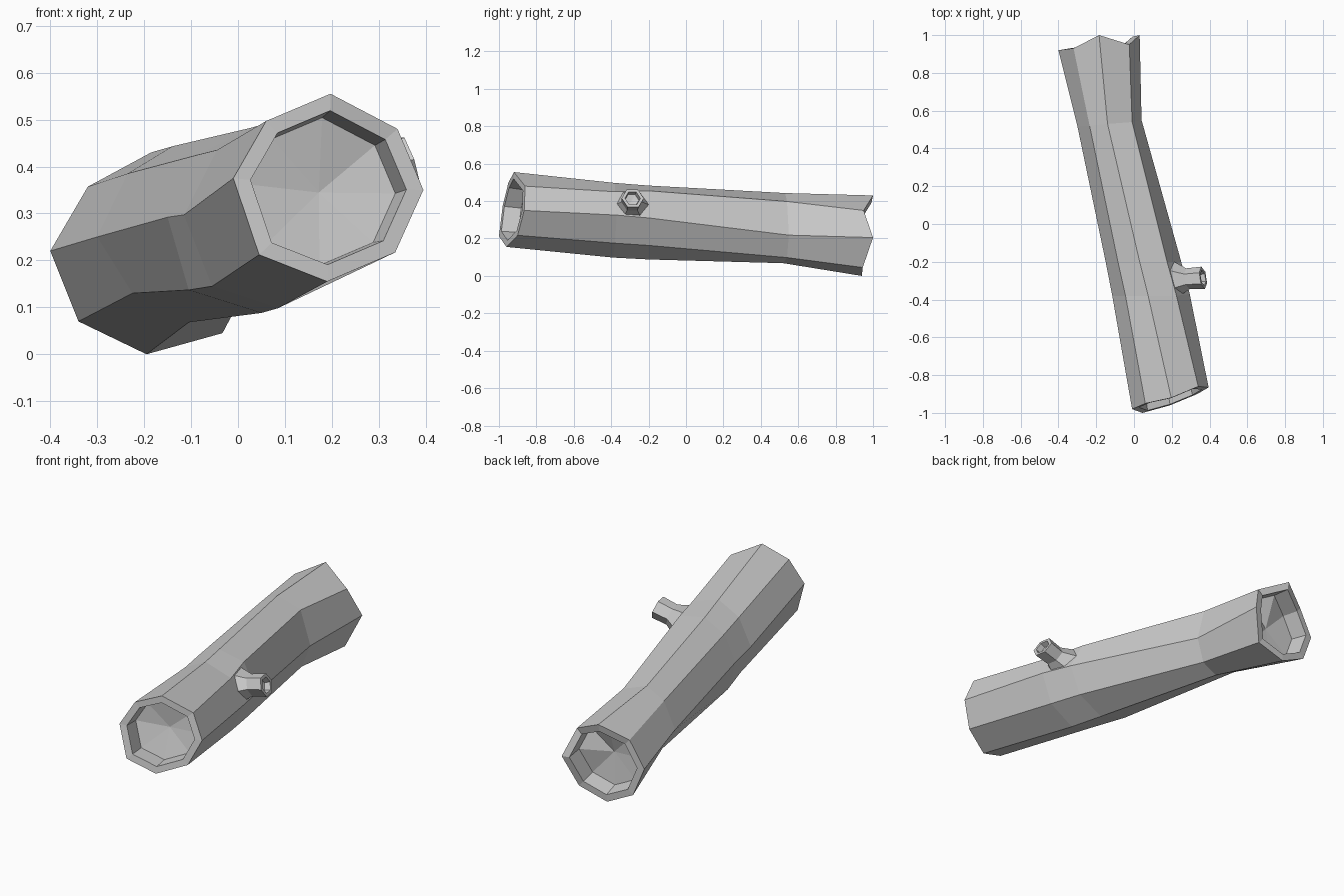
import bpy, bmesh, math
from mathutils import Vector

if "Cube" in bpy.data.objects:
    bpy.data.objects.remove(bpy.data.objects["Cube"])


def center(ring):
    return sum(ring, Vector()) / len(ring)


def recess(ring, inward, lip, shrink, depth, dip):
    """Rings of a hollow end: lip, floor ring, floor centre."""
    c = center(ring)
    inner = [c + (p - c) * lip for p in ring]
    floor = [c + (p - c) * lip * shrink + inward * depth for p in ring]
    return [inner, floor], c + inward * (depth + dip)


def build(name, rings, start_tip=None, end_tip=None):
    """Skin a list of equal rings; optional fan to a point at each end."""
    bm = bmesh.new()
    vs = [[bm.verts.new(p) for p in r] for r in rings]
    n = len(vs[0])
    for a, b in zip(vs, vs[1:]):
        for i in range(n):
            j = (i + 1) % n
            bm.faces.new((a[i], a[j], b[j], b[i]))
    for tip, ring in ((start_tip, vs[0]), (end_tip, vs[-1])):
        if tip is None:
            bm.faces.new(ring)
            continue
        t = bm.verts.new(tip)
        for i in range(n):
            bm.faces.new((ring[i], ring[(i + 1) % n], t))
    bmesh.ops.recalc_face_normals(bm, faces=bm.faces)
    me = bpy.data.meshes.new(name)
    bm.to_mesh(me)
    bm.free()
    ob = bpy.data.objects.new(name, me)
    bpy.context.collection.objects.link(ob)
    return ob


def ring(*pts):
    return [Vector(p) for p in pts]


# Log trunk: eight-sided rings from front to back, starting at the left vertex
front = ring((-.01, -.98, .375), (.06, -.95, .497), (.197, -.92, .555), (.34, -.86, .48),
             (.395, -.865, .35), (.335, -.90, .217), (.19, -.96, .155), (.045, -1, .212))
knot_a = ring((-.115, -.38, .297), (-.045, -.38, .435), (.075, -.38, .497), (.225, -.38, .45),
              (.295, -.37, .325), (.23, -.38, .175), (.085, -.39, .098), (-.055, -.38, .145))
knot_b = ring((-.15, -.2, .292), (-.085, -.2, .425), (.03, -.2, .483), (.175, -.2, .455),
              (.25, -.2, .31), (.19, -.2, .163), (.05, -.2, .088), (-.105, -.2, .137))
bend = ring((-.30, .52, .25), (-.235, .52, .385), (-.14, .53, .443), (-.01, .54, .398),
            (.04, .55, .218), (-.005, .54, .098), (-.105, .52, .068), (-.225, .52, .13))
back = ring((-.40, .92, .22), (-.32, .93, .357), (-.185, 1, .43), (-.025, .95, .35),
            (.03, 1, .205), (-.033, .945, .045), (-.195, .94, 0), (-.34, .93, .07))

f_dir = (center(knot_a) - center(front)).normalized()
b_dir = (center(bend) - center(back)).normalized()
f_in, f_tip = recess(front, f_dir, .82, .96, .09, .025)
b_in, b_tip = recess(back, b_dir, .82, .96, .09, .025)
build("log_trunk", f_in[::-1] + [front, knot_a, knot_b, bend, back] + b_in, f_tip, b_tip)


# Branch stub: six-sided flared tube, hollow at the tip
def hexagon(c, normal, ry, rz):
    q = Vector(normal).normalized()
    side = Vector((0, 0, 1)).cross(q).normalized()
    up = q.cross(side)
    return [Vector(c) + side * ry * math.cos(i * math.pi / 3)
            + up * rz * math.sin(i * math.pi / 3) for i in range(6)]


axis = (.93, .15, .33)
base = hexagon((.205, -.29, .375), axis, .105, .09)
neck = hexagon((.285, -.29, .395), axis, .056, .055)
tip = hexagon((.366, -.285, .415), axis, .06, .057)
t_in, t_tip = recess(tip, -Vector(axis).normalized(), .7, .9, .03, .005)
build("branch_stub", [base, neck, tip] + t_in, None, t_tip)
